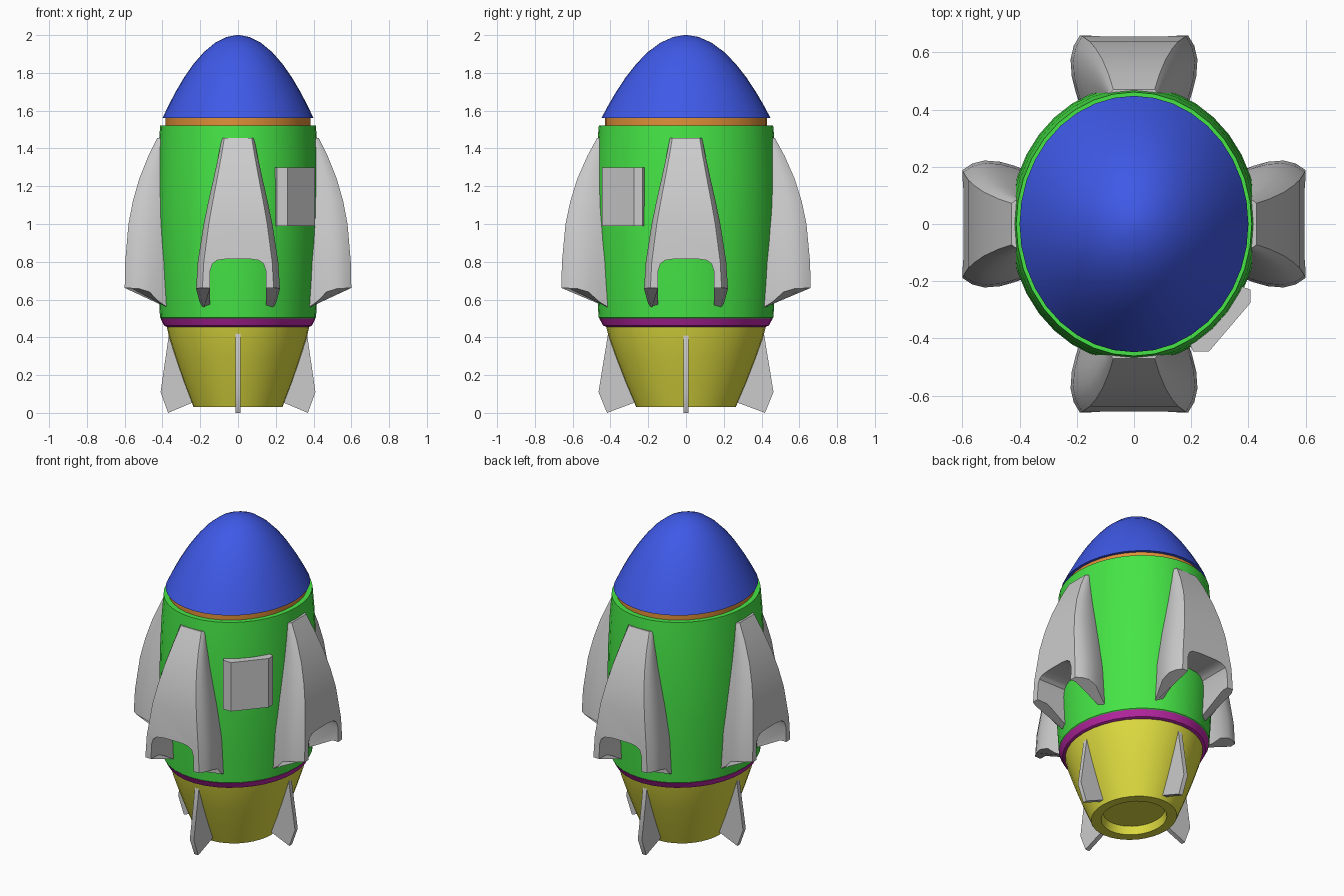
import bpy, bmesh, math

if "Cube" in bpy.data.objects:
    bpy.data.objects.remove(bpy.data.objects["Cube"])

SIDES = 36
Y_STRETCH = 1.12  # hull is slightly oval


def make(name, verts, faces, color=None, angle=30):
    me = bpy.data.meshes.new(name)
    me.from_pydata(verts, [], faces)
    bm = bmesh.new()
    bm.from_mesh(me)
    bmesh.ops.recalc_face_normals(bm, faces=bm.faces)
    bm.to_mesh(me)
    bm.free()
    ob = bpy.data.objects.new(name, me)
    bpy.context.collection.objects.link(ob)
    if color:
        mat = bpy.data.materials.new(name + "_paint")
        mat.diffuse_color = (*color, 1)
        mat.use_nodes = True
        mat.node_tree.nodes["Principled BSDF"].inputs["Base Color"].default_value = mat.diffuse_color
        me.materials.append(mat)
    smooth(ob, angle)
    return ob


def smooth(ob, angle=30):
    bpy.ops.object.select_all(action='DESELECT')
    ob.select_set(True)
    bpy.context.view_layer.objects.active = ob
    bpy.ops.object.shade_smooth_by_angle(angle=math.radians(angle))


def loft(name, rings, color=None, angle=30):
    """Skin closed rings of equal length and cap both ends."""
    n = len(rings[0])
    verts = [v for r in rings for v in r]
    faces = [(i * n + j, i * n + (j + 1) % n, (i + 1) * n + (j + 1) % n, (i + 1) * n + j)
             for i in range(len(rings) - 1) for j in range(n)]
    faces += [tuple(range(n)), tuple(range(len(verts) - n, len(verts)))]
    return make(name, verts, faces, color, angle)


def lathe(name, profile, color):
    turn = [2 * math.pi * j / SIDES for j in range(SIDES)]
    return loft(name, [[(r * math.cos(a), r * Y_STRETCH * math.sin(a), z) for a in turn]
                       for r, z in profile], color)


def four_around(ob, name, stretch):
    """Repeat a part built along +x on all four sides."""
    for k, side in enumerate(("right", "back", "left", "front")):
        c = ob if k == 0 else ob.copy()
        if k:
            bpy.context.collection.objects.link(c)
        c.name = f"{name}_{side}"
        c.rotation_euler.z = k * math.pi / 2
        c.scale.x = stretch if k % 2 else 1


# Hull
nose_r = [0.40, 0.37, 0.33, 0.285, 0.235, 0.18, 0.12, 0.06, 0.01]
lathe("nose_cone", [(r, 2 - 0.44 * (r / 0.4) ** 2) for r in nose_r], (0.05, 0.1, 0.8))
lathe("upper_ring", [(0.383, 1.5), (0.383, 1.57)], (0.75, 0.28, 0.04))
lathe("body", [(0.40, 0.495), (0.413, 0.505), (0.424, 0.7), (0.432, 0.9), (0.434, 1.05),
               (0.43, 1.22), (0.423, 1.38), (0.412, 1.522)], (0.06, 0.78, 0.06))
lathe("lower_ring", [(0.375, 0.455), (0.392, 0.462), (0.41, 0.5)], (0.5, 0.02, 0.38))
lathe("nozzle", [(0.17, 0.08), (0.18, 0.03), (0.235, 0.03), (0.285, 0.16), (0.33, 0.29),
                 (0.365, 0.4), (0.38, 0.47)], (0.73, 0.71, 0.05))

# Boosters: half sections run from outer corner to root
rings = []
for z, depth, w in [(0.66, 0.60, 0.222), (0.80, 0.597, 0.213), (1.0, 0.58, 0.182),
                    (1.12, 0.557, 0.157), (1.24, 0.523, 0.13), (1.36, 0.475, 0.104),
                    (1.455, 0.428, 0.085)]:
    half = []
    for t, s, drop in [(1, 0.85, 0), (0.86, 0.95, 0), (0.68, 1, 0.002), (0.45, 0.98, 0.02),
                       (0.25, 0.92, 0.07), (0, 0.82, 0.11)]:
        half.append((0.36 + t * (depth - 0.36), s * w, z - (drop if z == 0.66 else 0)))
    rings.append(half + [(x, -y, z2) for x, y, z2 in reversed(half)])
booster = loft("booster", rings)

# Arched opening at the foot of each booster
arch = [(0.148, 0.4), (0.148, 0.75), (0.135, 0.79), (0.11, 0.808), (0.06, 0.815)]
arch += [(-y, z) for y, z in reversed(arch)]
cutter = loft("arch_cutter", [[(x, y, z) for y, z in arch] for x in (0.2, 0.8)])
cutter.hide_render = True
mod = booster.modifiers.new("arch", 'BOOLEAN')
mod.object = cutter
mod.solver = 'EXACT'
bpy.ops.object.select_all(action='DESELECT')
booster.select_set(True)
bpy.context.view_layer.objects.active = booster
bpy.ops.object.modifier_apply(modifier="arch")
bpy.data.objects.remove(cutter)
smooth(booster)
four_around(booster, "booster", 1.1)

# Tail fins
fin = [(0.30, 0.42), (0.365, 0.42), (0.41, 0.11), (0.37, 0.0), (0.24, 0.055), (0.2, 0.08)]
tail_fin = loft("tail_fin", [[(x, y, z) for x, z in fin] for y in (-0.014, 0.014)])
four_around(tail_fin, "tail_fin", 1.13)

# Hatch on the front right
plan = [(0.407, -0.23), (0.408, -0.275), (0.263, -0.445), (0.207, -0.445), (0.17, -0.37), (0.33, -0.2)]
loft("hatch", [[(x, y, z) for x, y in plan] for z in (0.99, 1.30)])
